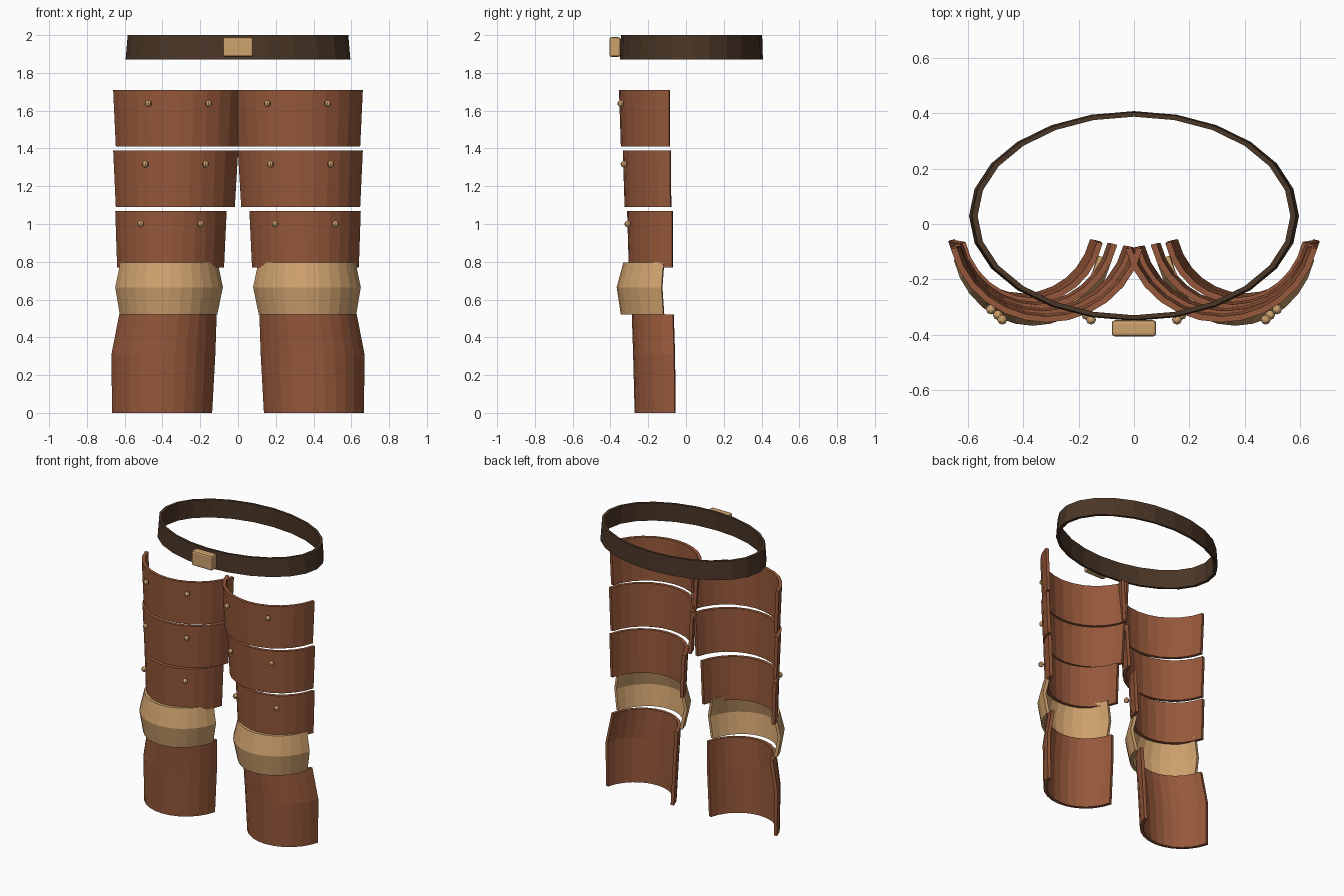
import bpy, bmesh, math
from mathutils import Vector

if "Cube" in bpy.data.objects:
    bpy.data.objects.remove(bpy.data.objects["Cube"])


def material(name, rgb):
    m = bpy.data.materials.new(name)
    m.diffuse_color = (*rgb, 1)
    m.use_nodes = True
    m.node_tree.nodes["Principled BSDF"].inputs["Base Color"].default_value = m.diffuse_color
    return m


LEATHER = material("brown leather", (0.305, 0.098, 0.043))
BRASS = material("tan brass", (0.62, 0.36, 0.155))
DARK = material("dark belt leather", (0.070, 0.037, 0.020))


def finish(name, bm, mat):
    bmesh.ops.recalc_face_normals(bm, faces=bm.faces)
    me = bpy.data.meshes.new(name)
    bm.to_mesh(me)
    bm.free()
    me.materials.append(mat)
    ob = bpy.data.objects.new(name, me)
    bpy.context.collection.objects.link(ob)
    return ob


def skin(bm, outer, inner, closed):
    """Solid shell between two grids of points (rows from bottom to top)."""
    grids = [[[bm.verts.new(p) for p in row] for row in g] for g in (outer, inner)]
    rows, n = len(outer), len(outer[0])
    o, i = grids
    for k in range(n if closed else n - 1):
        k2 = (k + 1) % n
        for r in range(rows - 1):
            for g in grids:
                bm.faces.new((g[r][k], g[r][k2], g[r + 1][k2], g[r + 1][k]))
        for r in (0, rows - 1):
            bm.faces.new((o[r][k], o[r][k2], i[r][k2], i[r][k]))
    if not closed:
        for k in (0, n - 1):
            for r in range(rows - 1):
                bm.faces.new((o[r][k], o[r + 1][k], i[r + 1][k], i[r][k]))


T = math.radians(76)
SEG = 12
THICK = 0.022


def plate(name, sections, mat, side):
    """Curved guard; sections are (z, centre x, half width, front y, end y)."""
    outer, inner = [], []
    for z, cx, half, front, end in sections:
        rx = half / math.sin(T)
        ry = (end - front) / (1 - math.cos(T))
        rows = ([], [])
        for k in range(SEG + 1):
            a = -T + 2 * T * k / SEG
            for row, d in zip(rows, (0, THICK)):
                row.append(Vector((side * (cx + (rx - d) * math.sin(a)),
                                   front + ry - (ry - d) * math.cos(a), z)))
        outer.append(rows[0])
        inner.append(rows[1])
    bm = bmesh.new()
    skin(bm, outer, inner, False)
    return finish(name, bm, mat)


PLATES = {
    "upper_thigh_plate": (LEATHER, [(1.41, .315, .332, -.345, -.090), (1.71, .315, .346, -.355, -.090)]),
    "middle_thigh_plate": (LEATHER, [(1.09, .332, .315, -.325, -.083), (1.39, .330, .331, -.335, -.085)]),
    "lower_thigh_plate": (LEATHER, [(0.77, .357, .283, -.303, -.073), (1.07, .355, .295, -.312, -.075)]),
    "knee_guard": (BRASS, [(0.52, .368, .258, -.345, -.120), (0.665, .365, .285, -.367, -.130),
                           (0.795, .365, .258, -.332, -.120)]),
    "shin_guard": (LEATHER, [(0, .402, .265, -.272, -.060), (0.31, .395, .275, -.280, -.063),
                             (0.52, .371, .258, -.287, -.070)]),
}
# rivets: height, plate centre x, y
RIVETS = [(1.637, .315, -.345), (1.317, .331, -.328), (1.0, .356, -.308)]

for side, label in ((1, "right"), (-1, "left")):
    for name, (mat, sections) in PLATES.items():
        plate(f"{label}_{name}", sections, mat, side)
    bm = bmesh.new()
    for z, cx, y in RIVETS:
        for dx in (-.16, .16):
            new = bmesh.ops.create_uvsphere(bm, u_segments=8, v_segments=6, radius=.018)["verts"]
            bmesh.ops.translate(bm, verts=new, vec=(side * (cx + dx), y, z))
    finish(f"{label}_rivets", bm, BRASS)

# belt: tapered oval ring
N = 24


def oval(rx, ry, z):
    return [Vector((rx * math.sin(math.tau * k / N), .029 + ry * math.cos(math.tau * k / N), z))
            for k in range(N)]


bm = bmesh.new()
skin(bm, [oval(.595, .378, 1.872), oval(.584, .374, 2.0)],
     [oval(.573, .362, 1.872), oval(.564, .358, 2.0)], True)
finish("belt", bm, DARK)

# buckle: rounded block
bm = bmesh.new()
bmesh.ops.create_cube(bm, size=1)
bmesh.ops.scale(bm, verts=bm.verts, vec=(.16, .058, .104))
bmesh.ops.translate(bm, verts=bm.verts, vec=(0, -.376, 1.937))
bmesh.ops.bevel(bm, geom=bm.edges[:], offset=.011, segments=2, profile=.5, affect='EDGES')
finish("belt_buckle", bm, BRASS)
